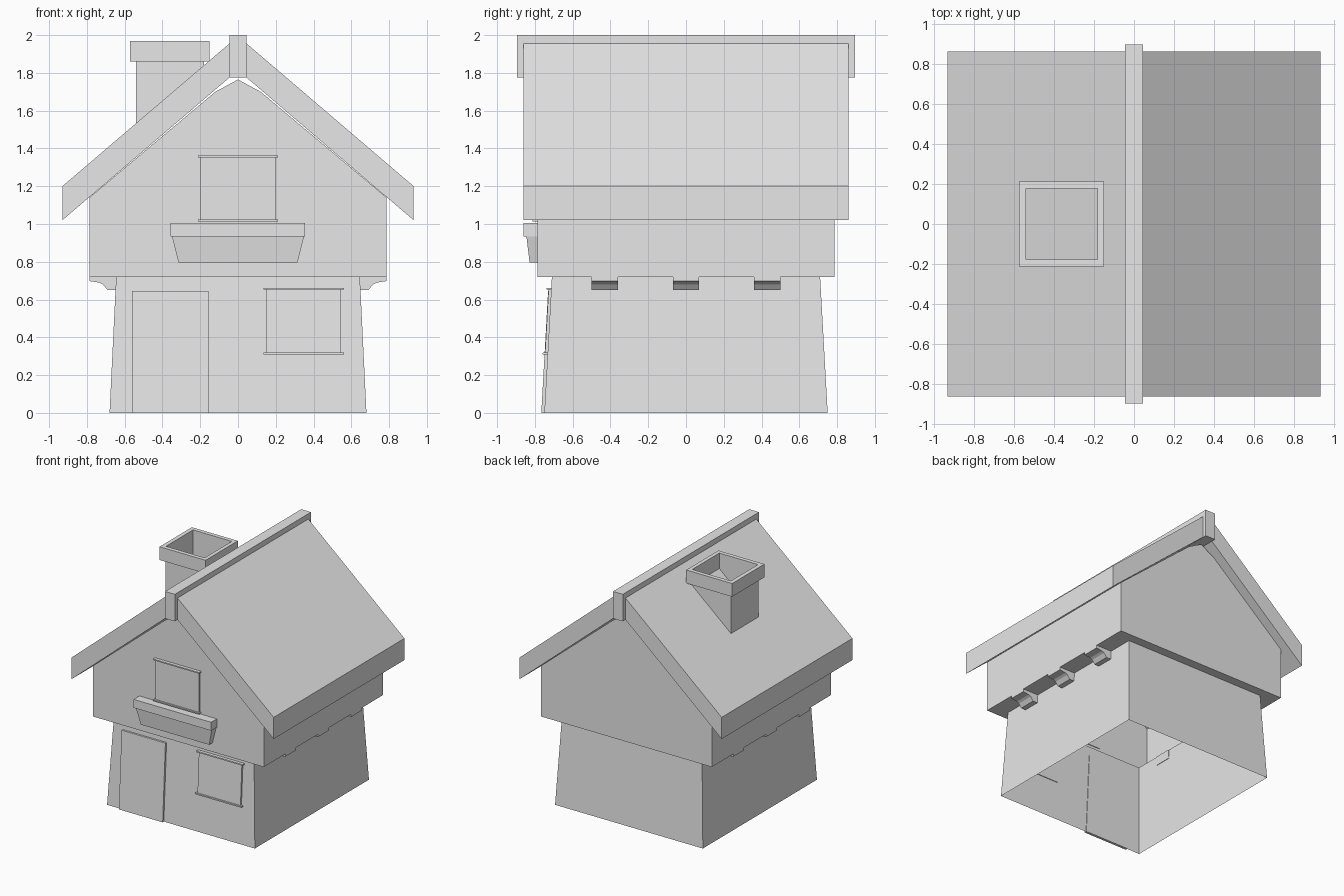
import bpy, bmesh
from mathutils import Vector

cube = bpy.data.objects.get("Cube")
if cube:
    bpy.data.objects.remove(cube, do_unlink=True)

grey = bpy.data.materials.new("plain_grey")
grey.use_nodes = True
grey.diffuse_color = (0.8, 0.8, 0.8, 1)
grey.node_tree.nodes["Principled BSDF"].inputs["Base Color"].default_value = (0.8, 0.8, 0.8, 1)


def finish(name, bm):
    bmesh.ops.recalc_face_normals(bm, faces=bm.faces)
    mesh = bpy.data.meshes.new(name)
    bm.to_mesh(mesh)
    bm.free()
    mesh.materials.append(grey)
    obj = bpy.data.objects.new(name, mesh)
    bpy.context.scene.collection.objects.link(obj)
    return obj


def loft(bm, rings, cap_ends=False, closed=False):
    """Skin a list of equal-length point rings; return their vertices."""
    loops = [[bm.verts.new(p) for p in ring] for ring in rings]
    pairs = list(zip(loops, loops[1:]))
    if closed:
        pairs.append((loops[-1], loops[0]))
    for a, b in pairs:
        for i in range(len(a)):
            j = (i + 1) % len(a)
            bm.faces.new((a[i], a[j], b[j], b[i]))
    if cap_ends:
        bm.faces.new(loops[0])
        bm.faces.new(loops[-1])
    return loops


def rect(x0, x1, y0, y1, z):
    return [(x0, y0, z), (x1, y0, z), (x1, y1, z), (x0, y1, z)]


def box(name, x0, x1, y0, y1, z0, z1):
    bm = bmesh.new()
    loft(bm, [rect(x0, x1, y0, y1, z0), rect(x0, x1, y0, y1, z1)], True)
    return finish(name, bm)


def prism(name, profile, y0, y1):
    """Extrude an (x, z) profile along y."""
    bm = bmesh.new()
    loft(bm, [[(x, y, z) for x, z in profile] for y in (y0, y1)], True)
    return finish(name, bm)


def wall_y(z):
    """Front of the tapered lower wall at height z."""
    return -0.75 + 0.04 * z / 0.72


def wall_panel(name, x0, x1, z0, z1, out, back=0.005):
    """Slab lying along the sloping lower front wall."""
    bm = bmesh.new()
    rings = [rect(x0, x1, wall_y(z) - out, wall_y(z) + back, z) for z in (z0, z1)]
    loft(bm, rings, True)
    return finish(name, bm)


# House shell: tapered ground floor, overhanging upper floor, gables, open below
bm = bmesh.new()
rings = [rect(-x, x, -y, y, z) for x, y, z in
         ((0.68, 0.75, 0), (0.645, 0.71, 0.72), (0.787, 0.785, 0.72), (0.787, 0.785, 1.14))]
top = loft(bm, rings)[-1]
for left, right, y in ((top[0], top[1], -0.785), (top[3], top[2], 0.785)):
    peak = [bm.verts.new((x, y, z)) for x, z in ((0.12, 1.70), (0, 1.765), (-0.12, 1.70))]
    bm.faces.new([left, right] + peak)
finish("house_walls", bm)

# Roof slabs and ridge beam
for side, word in ((1, "left"), (-1, "right")):
    prism(word + "_roof", [(side * x, z) for x, z in
          ((0.93, 1.02), (0.93, 1.2), (0.02, 1.977), (0.02, 1.797))], -0.86, 0.86)
box("ridge_beam", -0.045, 0.045, -0.895, 0.895, 1.775, 2.0)

# Brackets under the side overhangs
bracket = [(0.787, 0.72), (0.787, 0.698), (0.735, 0.69), (0.715, 0.68),
           (0.69, 0.65), (0.645, 0.65), (0.64, 0.72)]
for side, word in ((1, "left"), (-1, "right")):
    for y in (-0.43, 0, 0.43):
        prism(word + "_bracket", [(side * x, z) for x, z in bracket], y - 0.07, y + 0.07)

# Chimney: open stem cut to the roof slope, with a hollow cap
bm = bmesh.new()
foot = [(x, y, 1.2 + 0.854 * (x + 0.93) - 0.03) for x, y, _ in rect(-0.54, -0.18, -0.18, 0.18, 0)]
loft(bm, [foot, rect(-0.54, -0.18, -0.18, 0.18, 1.88)])
finish("chimney_stem", bm)
bm = bmesh.new()
outer = (-0.573, -0.15, -0.212, 0.212)
inner = (-0.538, -0.182, -0.178, 0.178)
loft(bm, [rect(*outer, 1.86), rect(*outer, 1.97), rect(*inner, 1.97), rect(*inner, 1.86)], closed=True)
finish("chimney_cap", bm)

# Door
wall_panel("door", -0.56, -0.157, 0, 0.645, 0.016)

# Ground floor window with top and bottom bars
wall_panel("lower_window_pane", 0.15, 0.545, 0.315, 0.66, 0.014)
for z in (0.31, 0.652):
    wall_panel("lower_window_bar", 0.135, 0.56, z, z + 0.01, 0.026)

# Upper window with top and bottom bars
box("upper_window_pane", -0.2, 0.2, -0.798, -0.78, 1.02, 1.36)
for z in (1.013, 1.352):
    box("upper_window_bar", -0.213, 0.211, -0.812, -0.78, z, z + 0.01)

# Planter below the upper window
box("planter_rim", -0.358, 0.355, -0.86, -0.78, 0.935, 1.005)
bm = bmesh.new()
loft(bm, [rect(-0.315, 0.315, -0.828, -0.78, 0.795), rect(-0.35, 0.35, -0.845, -0.78, 0.937)], True)
finish("planter_box", bm)
